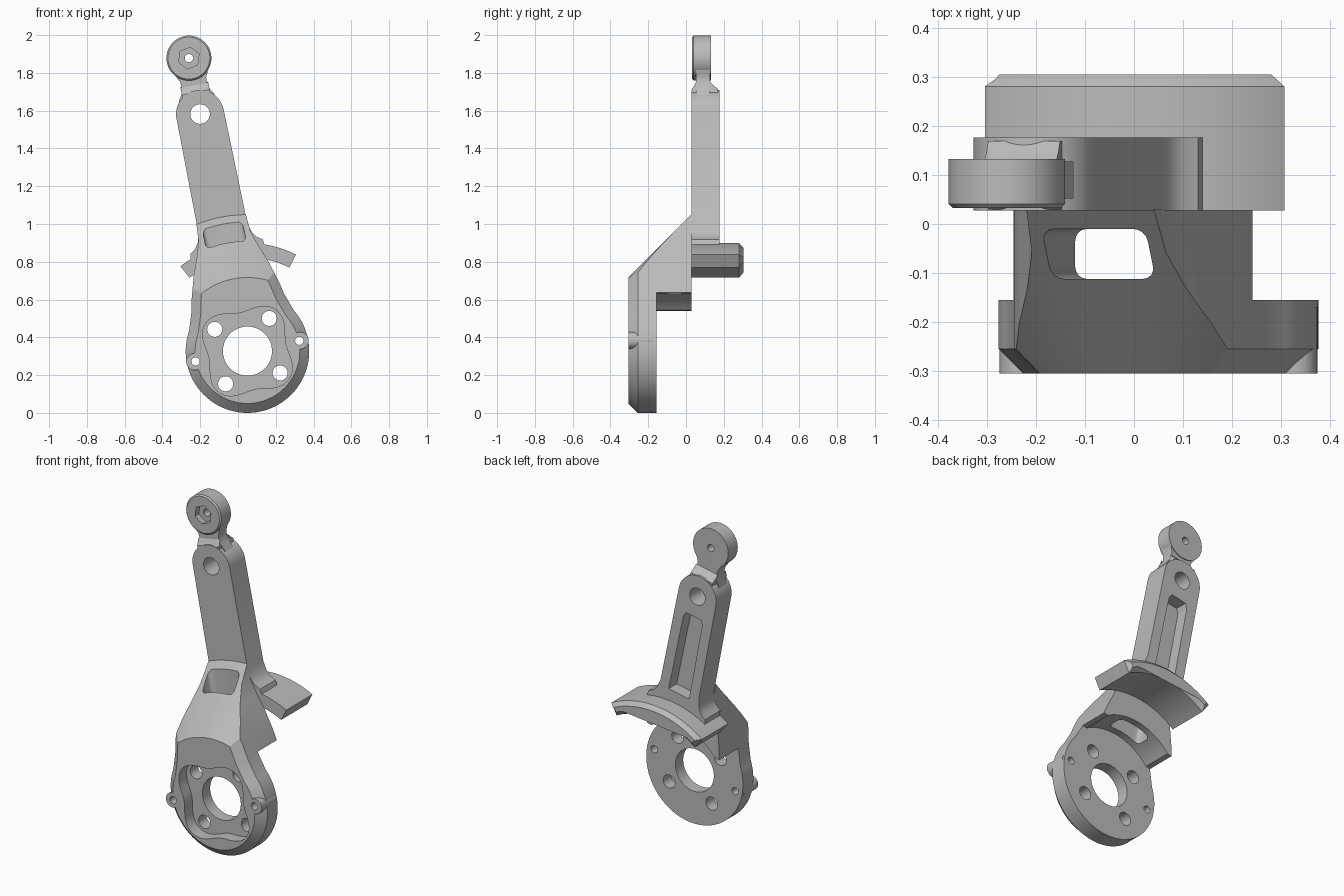
import bpy, bmesh, math
from mathutils import Matrix

if "Cube" in bpy.data.objects:
    bpy.data.objects.remove(bpy.data.objects["Cube"])

TILT = math.radians(-11.3)
PLACE = Matrix.Translation((0.05, 0, 0.327)) @ Matrix.Rotation(TILT, 4, 'Y')
grey = bpy.data.materials.new("metal grey")
grey.diffuse_color = (0.5, 0.5, 0.5, 1)
grey.use_nodes = True
grey.node_tree.nodes["Principled BSDF"].inputs["Base Color"].default_value = grey.diffuse_color
cutters = []


def arc(r, a0, a1, n, cu=0.0, cv=0.0):
    """Points on an arc in the (across, along) plane; angles in degrees."""
    return [(cu + r * math.cos(math.radians(a0 + (a1 - a0) * i / n)),
             cv + r * math.sin(math.radians(a0 + (a1 - a0) * i / n))) for i in range(n + 1)]


def circle(r, cu=0.0, cv=0.0, n=48, turn=0):
    return arc(r, turn, turn + 360, n, cu, cv)[:-1]


def rect(u0, u1, v0, v1):
    return [(u0, v0), (u1, v0), (u1, v1), (u0, v1)]


def mirrored(half):
    """Close a right-hand half profile (bottom to top) with its mirror."""
    return half + [(-u, v) for u, v in reversed(half)]


def finish(name, bm):
    bmesh.ops.recalc_face_normals(bm, faces=bm.faces)
    me = bpy.data.meshes.new(name)
    bm.to_mesh(me)
    bm.free()
    ob = bpy.data.objects.new(name, me)
    bpy.context.collection.objects.link(ob)
    me.materials.append(grey)
    return ob


def prism(name, pts, y0, y1, front=0.0, back=0.0):
    """Extrude a profile from y0 to y1 with optional chamfered ends."""
    bm = bmesh.new()
    a = [bm.verts.new((u, y0 + front, v)) for u, v in pts]
    b = [bm.verts.new((u, y1 - back, v)) for u, v in pts]
    n = len(pts)
    caps = [bm.faces.new(a), bm.faces.new(b)]
    for i in range(n):
        bm.faces.new((a[i], a[(i + 1) % n], b[(i + 1) % n], b[i]))
    bmesh.ops.recalc_face_normals(bm, faces=bm.faces)
    for cap, size, d in ((caps[0], front, -1), (caps[1], back, 1)):
        if size:
            bmesh.ops.inset_region(bm, faces=[cap], thickness=size,
                                   use_boundary=True, use_even_offset=True)
            for v in cap.verts:
                v.co.y += d * size
    return finish(name, bm)


def cone(name, r0, y0, r1, y1, n=96):
    bm = bmesh.new()
    a, b = ([bm.verts.new((u, y, v)) for u, v in circle(r, n=n)] for r, y in ((r0, y0), (r1, y1)))
    bm.faces.new(a)
    bm.faces.new(b)
    for i in range(n):
        bm.faces.new((a[i], a[(i + 1) % n], b[(i + 1) % n], b[i]))
    return finish(name, bm)


def boolean(ob, tool, op='DIFFERENCE'):
    m = ob.modifiers.new(op.lower(), 'BOOLEAN')
    m.operation, m.object, m.solver = op, tool, 'EXACT'
    tool.hide_render = True
    cutters.append(tool)


def hole(ob, r, u, v, y0=-0.5, y1=0.5, n=32, turn=0):
    boolean(ob, prism("hole_cutter", circle(r, u, v, n, turn), y0, y1))


# Hub and the sloping body above it, trimmed by a cone around the hub axis
half = arc(0.327, -90, 30, 40) + [(0.25, 0.26), (0.235, 0.33), (0.2, 0.45),
                                  (0.165, 0.54), (0.14, 0.62), (0.13, 0.75)]
body_profile = half + [(-u, v) for u, v in reversed(half[1:])]
hub_body = prism("hub_body", body_profile, -0.305, 0.03, front=0.05)
boolean(hub_body, cone("cone_trim", 0.295, -0.4, 0.795, 0.1), 'INTERSECT')

# Clearance behind the hub under the arch
boolean(hub_body, prism("arch_cutter", circle(0.345, n=96), -0.155, 0.2))
boolean(hub_body, prism("lower_cutter", rect(-0.6, 0.6, -0.6, 0.266), -0.155, 0.2))

# Wavy pocket in the hub front
wave = []
for i in range(96):
    t = 2 * math.pi * i / 96
    r = 0.235 + 0.03 * math.cos(4 * t - math.pi)
    wave.append((r * math.cos(t), r * math.sin(t)))
boolean(hub_body, prism("pocket_cutter", wave, -0.4, -0.23))

# Side ears with small holes
for s in (-1, 1):
    boolean(hub_body, prism("ear", circle(0.045, s * 0.285, 0, 24), -0.305, -0.17), 'UNION')
for s in (-1, 1):
    hole(hub_body, 0.022, s * 0.28, 0, n=20)

# Hub bore and four bolt holes
hole(hub_body, 0.13, 0, 0, n=64)
for k in range(4):
    t = math.radians(45 + 90 * k)
    hole(hub_body, 0.04, 0.208 * math.cos(t), 0.208 * math.sin(t))

# Window running down through the slope
win = prism("window_cutter", rect(-0.108, 0.108, 0.3, 0.9), -0.112, -0.01)
bev = win.modifiers.new("round", 'BEVEL')
bev.width, bev.segments = 0.025, 4
boolean(hub_body, win)

# Long arm with a rounded top, a flared foot and a pocket in its back
foot = [(0.2, 0.53), (0.195, 0.565), (0.165, 0.585), (0.145, 0.615), (0.132, 0.67)]
arm_half = foot + arc(0.127, 0, 90, 16, 0, 1.28)
arm = prism("arm", arm_half + [(-u, v) for u, v in reversed(arm_half[:-1])], 0.028, 0.177)
hole(arm, 0.052, 0, 1.28)
groove = mirrored([(0.07, 0.64), (0.065, 1.12), (0.05, 1.15)])
boolean(arm, prism("groove_cutter", groove, 0.1, 0.3))

# Curved rear flange
outer = arc(0.572, 52, 117, 36)
inner = arc(0.495, 117, 52, 36)
flange = prism("rear_flange", outer + inner, 0.028, 0.305, back=0.024)

# Neck joining arm and eye
neck_half = [(0.1, 1.345), (0.095, 1.37), (0.077, 1.4), (0.067, 1.44),
             (0.07, 1.465), (0.08, 1.485), (0.09, 1.51)]
neck = prism("neck", mirrored(neck_half), 0.052, 0.128)

# Tapered collar where the neck thickens into the arm
bm = bmesh.new()
for s in (-1, 1):
    strip = [(0.052, 1.345), (0.052, 1.435), (0.04, 1.412), (0.03, 1.398), (0.03, 1.345)]
    if s > 0:
        strip = [(0.128, 1.345), (0.128, 1.44), (0.145, 1.42), (0.17, 1.4), (0.17, 1.345)]
    a = [bm.verts.new((-0.075, y, v)) for y, v in strip]
    b = [bm.verts.new((0.075, y, v)) for y, v in strip]
    bm.faces.new(a)
    bm.faces.new(b)
    for i in range(5):
        j = (i + 1) % 5
        bm.faces.new((a[i], a[j], b[j], b[i]))
collar = finish("neck_collar", bm)

# Eye with hexagonal recess and pin hole
eye = prism("eye", circle(0.119, 0, 1.582, 64), 0.033, 0.133, front=0.008)
hole(eye, 0.058, 0, 1.582, -0.1, 0.07, 6, 11.3)
hole(eye, 0.022, 0, 1.582, n=24)

# Bake the booleans, tilt the whole bracket and shade it
parts = [hub_body, arm, flange, neck, collar, eye]
dg = bpy.context.evaluated_depsgraph_get()
baked = [bpy.data.meshes.new_from_object(o.evaluated_get(dg)) for o in parts]
for o, me in zip(parts, baked):
    o.modifiers.clear()
    o.data = me
    me.transform(PLACE)
    me.materials.clear()
    me.materials.append(grey)
    me.polygons.foreach_set("material_index", [0] * len(me.polygons))
for c in cutters:
    bpy.data.objects.remove(c)
bpy.ops.object.select_all(action='DESELECT')
for o in parts:
    o.select_set(True)
bpy.context.view_layer.objects.active = hub_body
bpy.ops.object.shade_smooth_by_angle(angle=math.radians(25))
